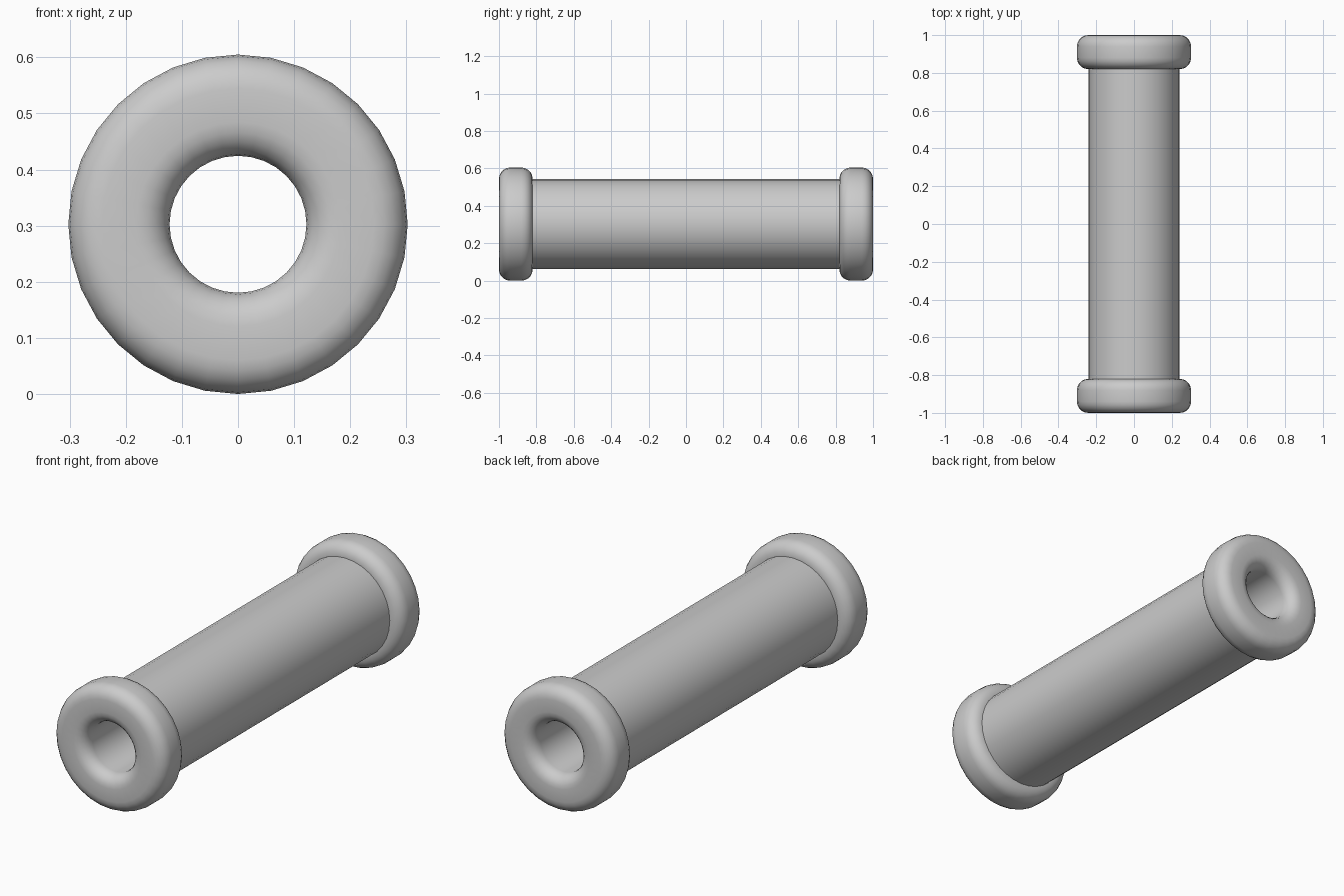
import bpy, bmesh, math
from mathutils import Vector

if "Cube" in bpy.data.objects:
    bpy.data.objects.remove(bpy.data.objects["Cube"])

SIDES = 32
R_OUT, R_BORE, R_TUBE = 0.3025, 0.122, 0.24   # rim, bore and tube radii
Y_END, Y_RIM, ROUND = -1.0, -0.82, 0.06       # end face, back of rim, edge rounding


def corner(r, y, start, steps=5):
    """Quarter-circle of (radius, y) points around a centre, turning clockwise."""
    return [(r + ROUND * math.cos(a), y + ROUND * math.sin(a))
            for a in (math.radians(start + 90 * i / steps) for i in range(steps + 1))]


# Half profile: bore -> rounded end rim -> outside of the tube
profile = [(R_BORE, 0.0)]
profile += corner(R_BORE + ROUND, Y_END + ROUND, 180)
profile += corner(R_OUT - ROUND, Y_END + ROUND, 270)
profile += corner(R_OUT - ROUND, Y_RIM - ROUND, 0)
profile += [(R_TUBE, Y_RIM), (R_TUBE, 0.0)]

# Lathe the profile around the y axis
bm = bmesh.new()
verts = [bm.verts.new((0, y, r)) for r, y in profile]
edges = [bm.edges.new(pair) for pair in zip(verts, verts[1:])]
bmesh.ops.spin(bm, geom=verts + edges, cent=Vector((0, 0, 0)), axis=Vector((0, 1, 0)),
               angle=math.tau, steps=SIDES, use_duplicate=False)
bmesh.ops.remove_doubles(bm, verts=bm.verts, dist=0.0005)
bmesh.ops.recalc_face_normals(bm, faces=bm.faces)
# Make sure the outside of the tube faces outwards
bm.faces.ensure_lookup_table()
outer = max(bm.faces, key=lambda f: Vector((f.calc_center_median().x, 0, f.calc_center_median().z)).length)
c = outer.calc_center_median()
if outer.normal.dot(Vector((c.x, 0, c.z))) < 0:
    bmesh.ops.reverse_faces(bm, faces=bm.faces)

mesh = bpy.data.meshes.new("rimmed_tube")
bm.to_mesh(mesh)
bm.free()
tube = bpy.data.objects.new("rimmed_tube", mesh)
bpy.context.collection.objects.link(tube)
tube.location.z = R_OUT

# Smooth shading with a crisp joint between rim and tube
bpy.context.view_layer.objects.active = tube
tube.select_set(True)
bpy.ops.object.shade_smooth_by_angle(angle=math.radians(40))

# Mirror for the rear half
mirror = tube.modifiers.new("rear_half", 'MIRROR')
mirror.use_axis = (False, True, False)
mirror.use_clip = True
